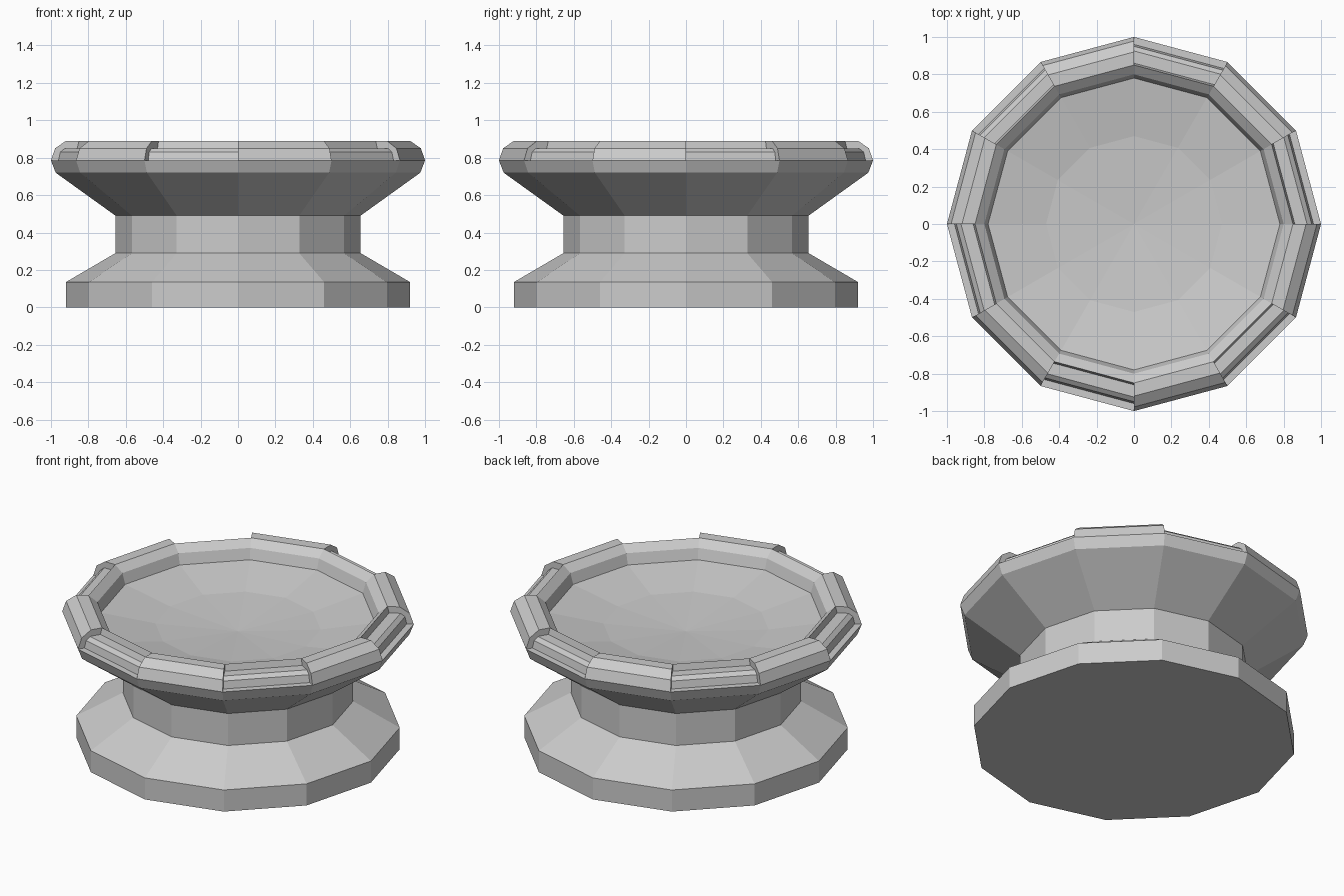
import bpy, bmesh, math

if "Cube" in bpy.data.objects:
    bpy.data.objects.remove(bpy.data.objects["Cube"])

SIDES = 12
STEP = 2 * math.pi / SIDES

# Profiles as (radius, height)
base = [(0, 0), (0.92, 0), (0.92, 0.135), (0.655, 0.29), (0.655, 0.49)]
bowl_under = [(0.655, 0.49), (0.975, 0.72), (1.0, 0.785)]
rim_raised = [(1.0, 0.785), (0.978, 0.85), (0.92, 0.89), (0.85, 0.89)]
rim_notched = [(1.0, 0.785), (0.96, 0.785), (0.95, 0.83), (0.925, 0.85),
               (0.86, 0.85), (0.85, 0.89)]
dish = [(0.85, 0.89), (0.80, 0.85), (0.78, 0.785), (0.47, 0.73), (0, 0.70)]


def point(bm, p, i):
    a = i * STEP
    return bm.verts.new((p[0] * math.cos(a), p[0] * math.sin(a), p[1]))


def strip(bm, profile, i):
    """One flat-sided sector of a lathe."""
    for p, q in zip(profile, profile[1:]):
        corners = [(p, i), (p, i + 1), (q, i + 1), (q, i)]
        if p[0] == 0:
            corners.pop(1)
        elif q[0] == 0:
            corners.pop(2)
        bm.faces.new([point(bm, c, k) for c, k in corners])


def finish(bm, name):
    bmesh.ops.remove_doubles(bm, verts=bm.verts, dist=0.0005)
    mesh = bpy.data.meshes.new(name)
    bm.to_mesh(mesh)
    bm.free()
    bpy.context.collection.objects.link(bpy.data.objects.new(name, mesh))


# Foot and neck
bm = bmesh.new()
for i in range(SIDES):
    strip(bm, base, i)
finish(bm, "pedestal_foot")

# Bowl whose rim is notched on every other side
bm = bmesh.new()
for i in range(SIDES):
    rim = rim_notched if i % 2 == 0 else rim_raised
    strip(bm, bowl_under + rim[1:] + dish[1:], i)
    # End wall between a raised and a notched side
    wall = rim_raised + rim_notched[-2:0:-1]
    if i % 2 == 0:
        wall = wall[::-1]
    bm.faces.new([point(bm, p, i) for p in wall])
finish(bm, "bowl_with_notched_rim")
